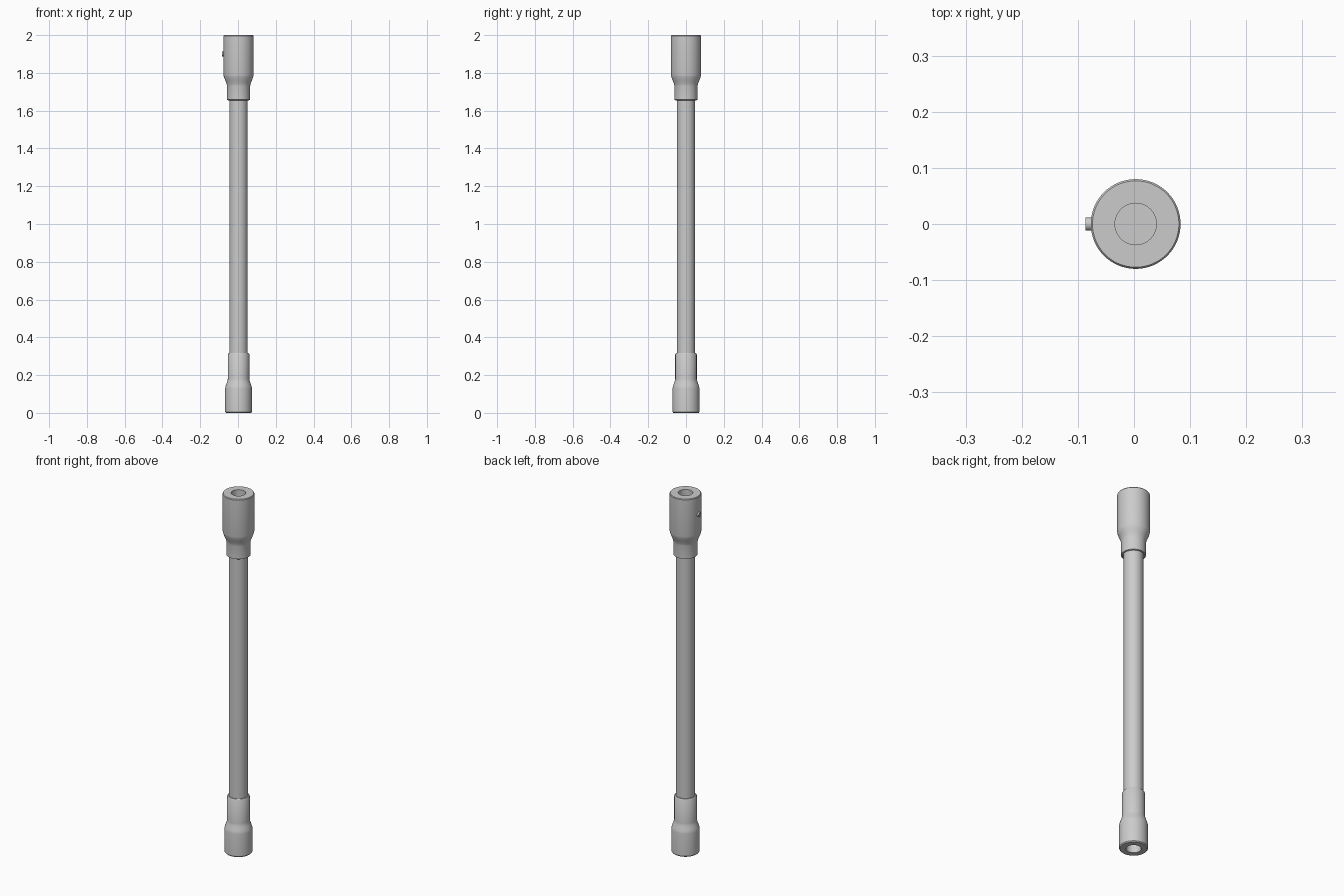
import bpy, bmesh, math
from mathutils import Matrix

cube = bpy.data.objects.get("Cube")
if cube:
    bpy.data.objects.remove(cube, do_unlink=True)

AXIS_X = 0.003  # the shaft sits slightly off centre because of the set screw

grey = bpy.data.materials.new("satin grey metal")
grey.use_nodes = True
colour = (0.6, 0.6, 0.6, 1)
grey.diffuse_color = colour
grey.node_tree.nodes["Principled BSDF"].inputs["Base Color"].default_value = colour


def finish(name, bm):
    bmesh.ops.recalc_face_normals(bm, faces=bm.faces)
    mesh = bpy.data.meshes.new(name)
    bm.to_mesh(mesh)
    bm.free()
    mesh.materials.append(grey)
    obj = bpy.data.objects.new(name, mesh)
    bpy.context.collection.objects.link(obj)
    bpy.ops.object.select_all(action="DESELECT")
    obj.select_set(True)
    bpy.context.view_layer.objects.active = obj
    bpy.ops.object.shade_smooth_by_angle(angle=math.radians(35))
    return obj


def lathe(name, profile, matrix, segments=64):
    """Spin a (radius, height) profile around z; it starts and ends on the axis."""
    bm = bmesh.new()
    verts = [bm.verts.new((r, 0, z)) for r, z in profile]
    edges = [bm.edges.new(pair) for pair in zip(verts, verts[1:])]
    bmesh.ops.spin(bm, geom=verts + edges, axis=(0, 0, 1), cent=(0, 0, 0),
                   angle=math.tau, steps=segments, use_duplicate=False)
    bmesh.ops.remove_doubles(bm, verts=bm.verts, dist=0.00005)
    bm.transform(matrix)
    return finish(name, bm)


def taper(r0, z0, r1, z1, steps=8):
    """Soft S-shaped transition between two radii."""
    points = []
    for i in range(steps + 1):
        t = i / steps
        s = t + 0.6 * (t * t * (3 - 2 * t) - t)
        points.append((r0 + (r1 - r0) * s, z0 + (z1 - z0) * t))
    return points


shaft = Matrix.Translation((AXIS_X, 0, 0))

# Long plain tube
lathe("tube", [(0, 0.2), (0.048, 0.2), (0.048, 1.75), (0, 1.75)], shaft)

# Upper collar with a blind bore in its top
lathe("upper_collar",
      [(0, 1.67), (0.05, 1.67), (0.055, 1.655), (0.061, 1.658)]
      + taper(0.061, 1.73, 0.08, 1.79)
      + [(0.08, 1.996), (0.077, 2), (0.037, 2), (0.037, 1.85), (0, 1.85)],
      shaft)

# Lower collar with a blind bore in its base
lathe("lower_collar",
      [(0, 0.15), (0.037, 0.15), (0.037, 0), (0.067, 0), (0.071, 0.005)]
      + taper(0.071, 0.13, 0.057, 0.18)
      + [(0.057, 0.31), (0.053, 0.316), (0, 0.316)],
      shaft)

# Set screw on the right side of the upper collar, with a shallow socket
screw = Matrix.Translation((0, 0, 1.9)) @ Matrix.Rotation(-math.pi / 2, 4, "Y")
lathe("set_screw",
      [(0, 0.06), (0.012, 0.06), (0.012, 0.086), (0.006, 0.086), (0.006, 0.08), (0, 0.08)],
      screw, segments=16)
